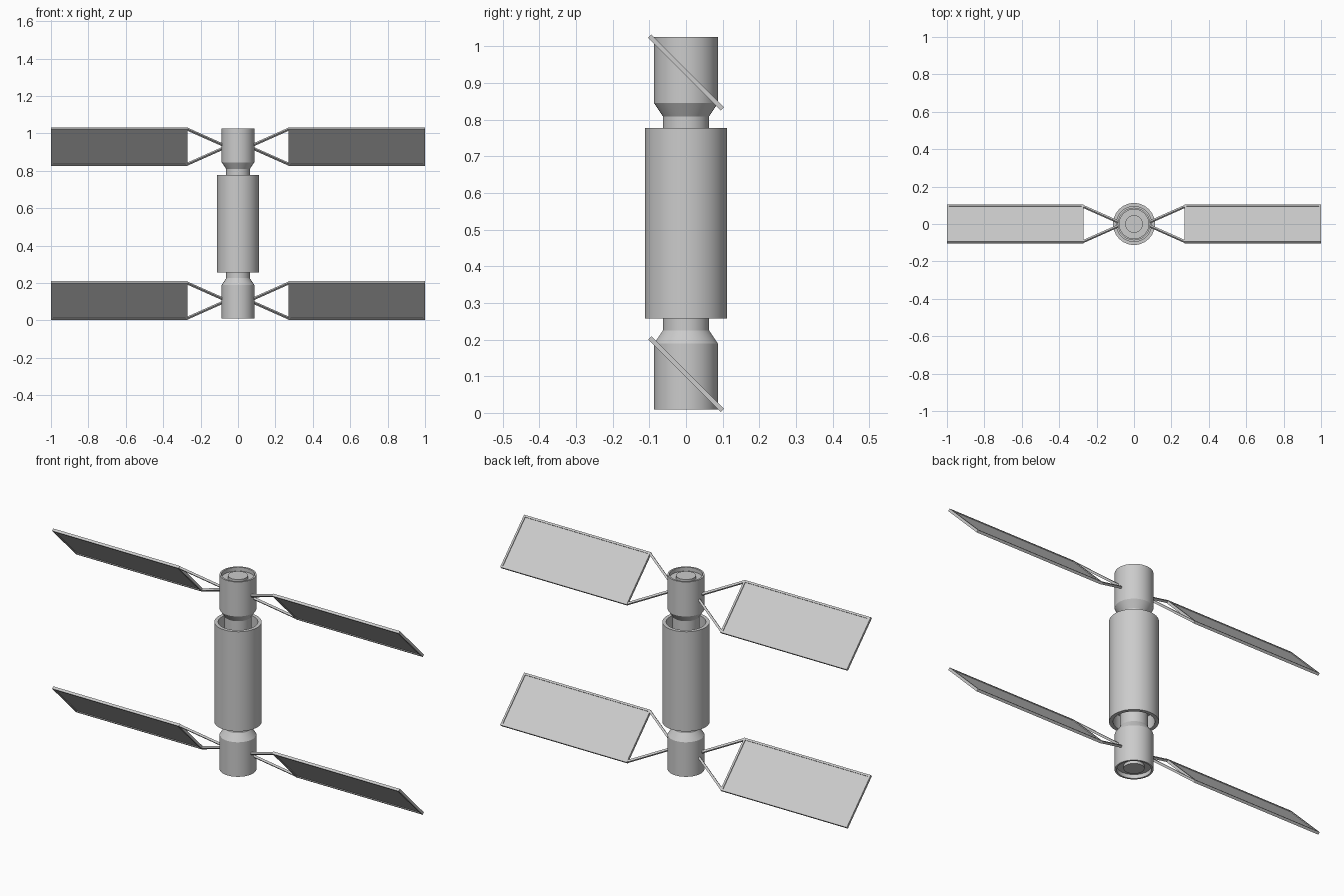
import bpy, bmesh
from math import radians, atan2, hypot
from mathutils import Matrix, Vector

if "Cube" in bpy.data.objects:
    bpy.data.objects.remove(bpy.data.objects["Cube"])

MID = 0.5175          # height of the symmetry plane
PANEL_Z = 0.4115      # panel offset above and below that plane


def finish(bm, name, smooth=False):
    bmesh.ops.recalc_face_normals(bm, faces=bm.faces)
    me = bpy.data.meshes.new(name)
    bm.to_mesh(me)
    bm.free()
    ob = bpy.data.objects.new(name, me)
    bpy.context.collection.objects.link(ob)
    if smooth:
        bpy.ops.object.select_all(action='DESELECT')
        ob.select_set(True)
        bpy.context.view_layer.objects.active = ob
        bpy.ops.object.shade_smooth_by_angle(angle=radians(25))
    return ob


def lathe(name, profile, closed=False, flip=1):
    """Spin (radius, height above MID) points around z."""
    bm = bmesh.new()
    vs = [bm.verts.new((r, 0, MID + flip * h)) for r, h in profile]
    pairs = list(zip(vs, vs[1:])) + ([(vs[-1], vs[0])] if closed else [])
    es = [bm.edges.new(p) for p in pairs]
    bmesh.ops.spin(bm, geom=vs + es, axis=(0, 0, 1), cent=(0, 0, 0),
                   angle=radians(360), steps=48, use_duplicate=False)
    bmesh.ops.remove_doubles(bm, verts=bm.verts, dist=1e-5)
    return finish(bm, name, True)


def bar(bm, a, b, width, thick, base):
    """Box running from a to b in the local panel plane."""
    a, b = Vector(a), Vector(b)
    d, c = b - a, (a + b) / 2
    m = (base @ Matrix.Translation((c.x, c.y, 0))
         @ Matrix.Rotation(atan2(d.y, d.x), 4, 'Z')
         @ Matrix.Diagonal((hypot(d.x, d.y), width, thick, 1)))
    bmesh.ops.create_cube(bm, size=1, matrix=m)


# Central sleeve, open at both ends around the neck
lathe("main_sleeve", [(0.112, -0.26), (0.112, 0.26), (0.094, 0.26), (0.094, 0.19),
                      (0.05, 0.19), (0.05, -0.19), (0.094, -0.19), (0.094, -0.26)], True)

# End modules: neck, flared shoulder, drum and recessed hatch
module = [(0, 0.17), (0.063, 0.17), (0.063, 0.292), (0.087, 0.328), (0.087, 0.508),
          (0.078, 0.508), (0.078, 0.488), (0.047, 0.488), (0.047, 0.502), (0, 0.502)]
for label, s in (("upper", 1), ("lower", -1)):
    lathe(label + "_module", module, flip=s)

    # Tilted panels with raised frames and V struts
    for side, sx in (("right", 1), ("left", -1)):
        base = (Matrix.Translation((0, 0, MID + s * PANEL_Z))
                @ Matrix.Rotation(radians(-45), 4, 'X'))
        x0, x1, h, w, t = 0.27 * sx, 1.0 * sx, 0.14, 0.01, 0.013
        e = sx * w / 2

        bm = bmesh.new()
        bar(bm, (x0, 0), (x1 - e, 0), 2 * h - w, 0.005, base)
        finish(bm, f"{label}_{side}_panel")

        bm = bmesh.new()
        for v in (-1, 1):
            bar(bm, (x0, v * (h - w / 2)), (x1, v * (h - w / 2)), w, t, base)
        for x in (x0 + e, x1 - e):
            bar(bm, (x, -h + w), (x, h - w), w, t, base)
        finish(bm, f"{label}_{side}_panel_frame")

        bm = bmesh.new()
        for v in (-1, 1):
            bar(bm, (0.07 * sx, v * 0.006), (x0 + e, v * (h - w / 2)), 0.011, 0.011, base)
        finish(bm, f"{label}_{side}_struts")
